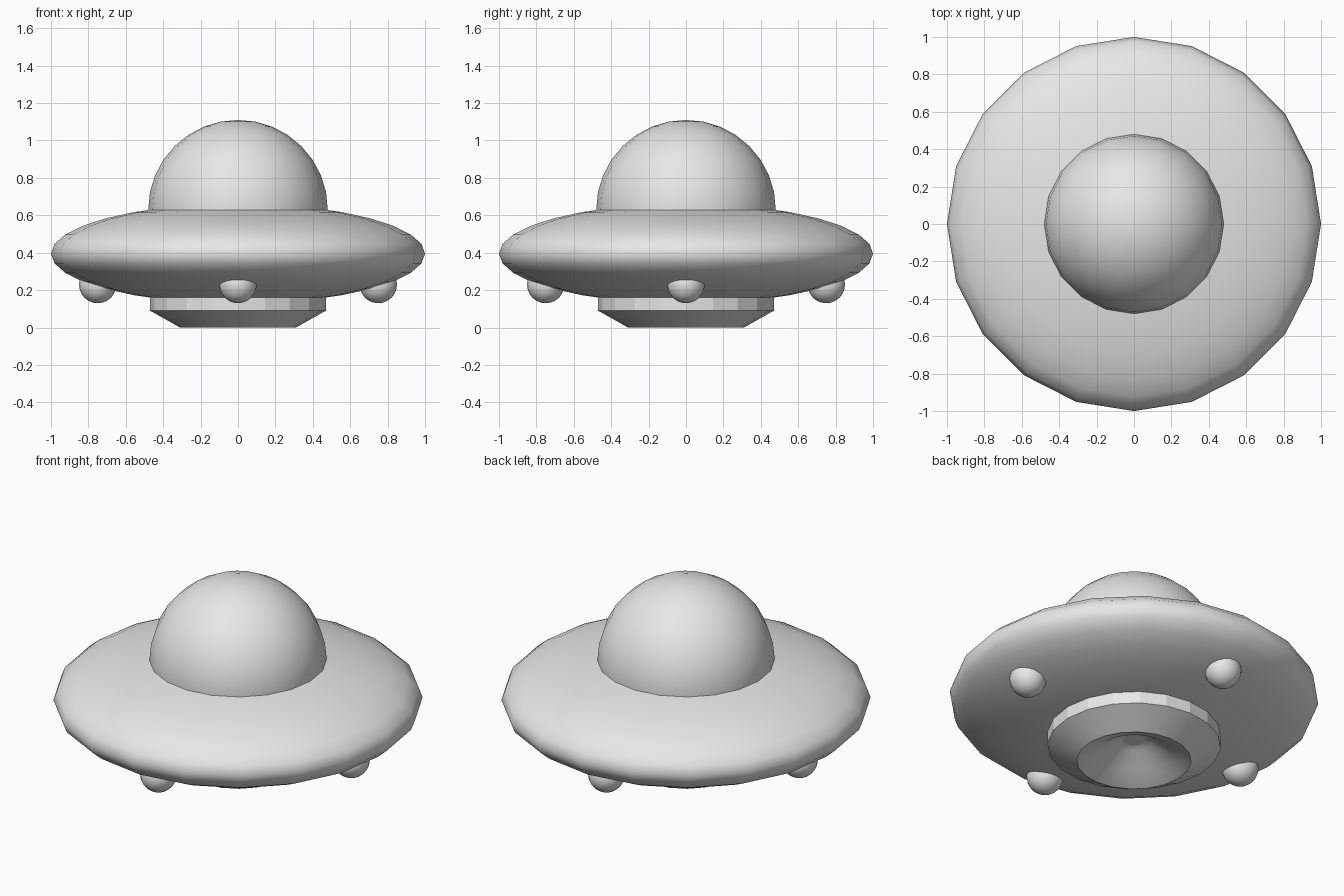
import bpy
import bmesh
from math import cos, sin, pi, radians

cube = bpy.data.objects.get("Cube")
if cube:
    bpy.data.objects.remove(cube, do_unlink=True)

SIDES = 20

# One plain grey for the whole craft
grey = bpy.data.materials.new("light grey")
grey.use_nodes = True
grey.diffuse_color = (0.8, 0.8, 0.8, 1)
grey.node_tree.nodes["Principled BSDF"].inputs["Base Color"].default_value = (0.8, 0.8, 0.8, 1)


def ball(name, location, scale, segments, rings):
    """Smooth, scaled sphere."""
    bpy.ops.mesh.primitive_uv_sphere_add(segments=segments, ring_count=rings,
                                         radius=1, location=location)
    obj = bpy.context.object
    obj.name = name
    obj.scale = scale
    bpy.ops.object.transform_apply(location=False, rotation=False, scale=True)
    bpy.ops.object.shade_smooth()
    obj.data.materials.append(grey)
    return obj


def lathe(name, profile):
    """Turn a (radius, height) profile around z; upright walls stay faceted."""
    bm = bmesh.new()
    verts = [bm.verts.new((r, 0, z)) for r, z in profile]
    edges = [bm.edges.new(pair) for pair in zip(verts, verts[1:])]
    bmesh.ops.spin(bm, geom=verts + edges, cent=(0, 0, 0), axis=(0, 0, 1),
                   angle=2 * pi, steps=SIDES)
    bmesh.ops.remove_doubles(bm, verts=bm.verts, dist=0.0005)
    bmesh.ops.recalc_face_normals(bm, faces=bm.faces)
    mesh = bpy.data.meshes.new(name)
    bm.to_mesh(mesh)
    bm.free()
    obj = bpy.data.objects.new(name, mesh)
    bpy.context.collection.objects.link(obj)
    bpy.ops.object.select_all(action='DESELECT')
    obj.select_set(True)
    bpy.context.view_layer.objects.active = obj
    bpy.ops.object.shade_smooth_by_angle(angle=radians(30))
    for face in mesh.polygons:
        if abs(face.normal.z) < 0.1:
            face.use_smooth = False
    mesh.materials.append(grey)
    return obj


# Flattened saucer body and its dome
ball("saucer_body", (0, 0, 0.395), (1, 1, 0.267), SIDES, 16)
ball("dome", (0, 0, 0.63), (0.48, 0.48, 0.48), SIDES, 16)

# Stepped hub below, with a dished recess
lathe("lower_hub", [(0, 0.22), (0.47, 0.22), (0.47, 0.09), (0.31, 0),
                    (0.2, 0.045), (0.1, 0.12), (0, 0.145)])

# Four round pods on the underside
for i, side in enumerate(("left", "back", "right", "front")):
    a = i * pi / 2
    ball(side + "_pod", (0.75 * cos(a), 0.75 * sin(a), 0.23), (0.1, 0.1, 0.1), SIDES, 12)
